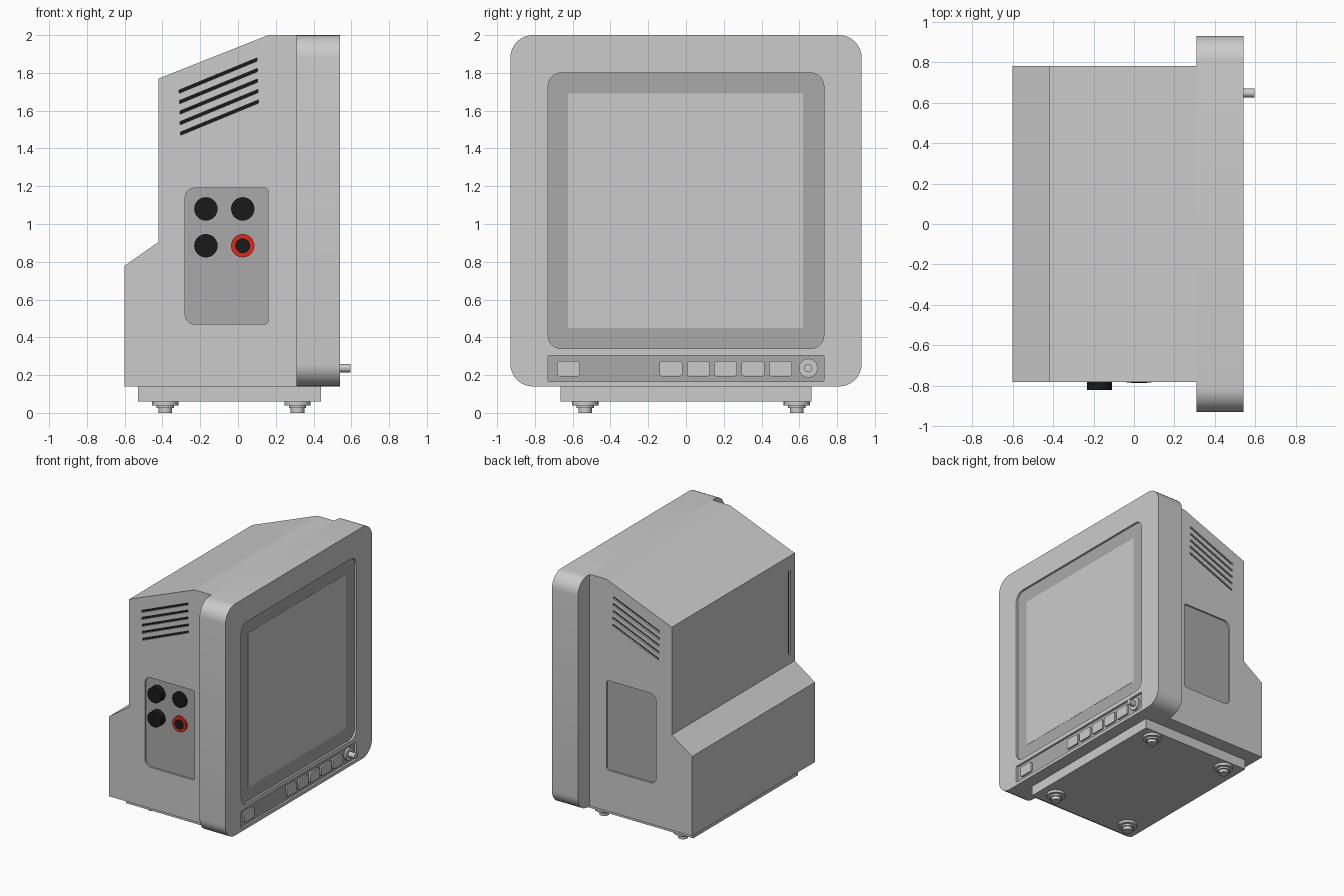
import bpy, bmesh, math
from mathutils import Vector

if "Cube" in bpy.data.objects:
    bpy.data.objects.remove(bpy.data.objects["Cube"])


def material(name, rgb):
    m = bpy.data.materials.new(name)
    m.diffuse_color = (*rgb, 1)
    m.use_nodes = True
    m.node_tree.nodes["Principled BSDF"].inputs["Base Color"].default_value = m.diffuse_color
    return m


DARK = material("dark_grey", (0.4, 0.4, 0.4))
BLACK = material("black", (0.01, 0.01, 0.01))
RED = material("red", (0.8, 0.02, 0.01))


def round_rect(u0, u1, v0, v1, radii, n=6):
    """Rounded outline; radii run bottom-left, bottom-right, top-right, top-left."""
    if not isinstance(radii, tuple):
        radii = (radii,) * 4
    pts = []
    corners = [(u0, v0, 1, 1), (u1, v0, -1, 1), (u1, v1, -1, -1), (u0, v1, 1, -1)]
    for k, ((u, v, su, sv), r) in enumerate(zip(corners, radii)):
        if r == 0:
            pts.append((u, v))
            continue
        for i in range(n + 1):
            a = math.pi * (1 + k / 2) + math.pi / 2 * i / n
            pts.append((u + su * r + r * math.cos(a), v + sv * r + r * math.sin(a)))
    return pts


def circle(u, v, r, n=24):
    return [(u + r * math.cos(2 * math.pi * i / n), v + r * math.sin(2 * math.pi * i / n))
            for i in range(n)]


def prism(name, pts, axis, a, b, mat=None, smooth=True):
    """Extrude a 2D outline along an axis from a to b."""
    put = {"x": lambda u, v, w: (w, u, v),
           "y": lambda u, v, w: (u, w, v),
           "z": lambda u, v, w: (u, v, w)}[axis]
    bm = bmesh.new()
    face = bm.faces.new([bm.verts.new(put(u, v, a)) for u, v in pts])
    ext = bmesh.ops.extrude_face_region(bm, geom=[face])
    verts = [g for g in ext["geom"] if isinstance(g, bmesh.types.BMVert)]
    bmesh.ops.translate(bm, verts=verts, vec=Vector(put(0, 0, b - a)))
    bmesh.ops.recalc_face_normals(bm, faces=bm.faces)
    me = bpy.data.meshes.new(name)
    bm.to_mesh(me)
    bm.free()
    ob = bpy.data.objects.new(name, me)
    bpy.context.collection.objects.link(ob)
    if mat:
        me.materials.append(mat)
    if smooth:
        shade(ob)
    return ob


def shade(ob):
    bpy.ops.object.select_all(action="DESELECT")
    ob.select_set(True)
    bpy.context.view_layer.objects.active = ob
    bpy.ops.object.shade_smooth_by_angle(angle=math.radians(30))


def cut(ob, pts, axis, a, b):
    """Carve a prism-shaped recess out of an object."""
    tool = prism("cutter", pts, axis, a, b, smooth=False)
    tool.hide_render = True
    mod = ob.modifiers.new("recess", "BOOLEAN")
    mod.operation, mod.solver, mod.object = "DIFFERENCE", "EXACT", tool
    bpy.context.view_layer.objects.active = ob
    bpy.ops.object.modifier_apply(modifier=mod.name)
    bpy.data.objects.remove(tool)


# Rear housing
body = prism("housing", [(-0.6, 0.14), (0.31, 0.14), (0.31, 2), (0.16, 2), (-0.42, 1.77),
                         (-0.42, 0.905), (-0.6, 0.78)], "y", -0.78, 0.78, smooth=False)

# Side panels and slanted vents, on both sides
panel = round_rect(-0.28, 0.16, 0.47, 1.19, (0.05, 0.02, 0.02, 0.05))
for s, side in ((-1, "front"), (1, "rear")):
    cut(body, panel, "y", s * 0.765, s * 0.85)
    prism(side + "_side_panel", panel, "y", s * 0.75, s * 0.766, DARK)
    for i in range(5):
        x0, z0 = -0.312 + 0.002 * i, 1.692 - 0.0555 * i
        slot = [(x0, z0), (x0 + 0.412, z0 + 0.17),
                (x0 + 0.412, z0 + 0.187), (x0, z0 + 0.017)]
        cut(body, slot, "y", s * 0.765, s * 0.85)
        prism(side + "_vent", slot, "y", s * 0.75, s * 0.768, BLACK)

# Narrow slot in the back
slot = round_rect(-0.725, -0.7, 0.98, 1.65, 0)
cut(body, slot, "x", -0.5, -0.405)
prism("back_slot", slot, "x", -0.407, -0.39, BLACK)

# Connectors on the front side panel
for x, depth in ((-0.17, -0.82), (0.025, -0.783)):
    for z in (1.08, 0.885):
        red = x > 0 and z < 1
        prism("connector", circle(x, z, 0.062), "y", -0.76, depth, RED if red else BLACK)
        if red:
            prism("connector_core", circle(x, z, 0.04), "y", -0.76, depth - 0.003, BLACK)

# Screen surround with recesses for the display and controls
surround = prism("screen_surround", round_rect(-0.93, 0.93, 0.14, 2, 0.12, 8), "x", 0.31, 0.54)
frame = round_rect(-0.73, 0.73, 0.34, 1.8, 0.07)
strip = round_rect(-0.73, 0.73, 0.165, 0.305, 0.008, 2)
for outline in (frame, strip):
    cut(surround, outline, "x", 0.522, 0.6)
shade(surround)
prism("screen_frame", frame, "x", 0.51, 0.524, DARK)
prism("screen", round_rect(-0.625, 0.62, 0.45, 1.69, 0), "x", 0.515, 0.5255)
prism("control_strip", strip, "x", 0.51, 0.524, DARK)

# Buttons and knob
for y in [-0.622] + [-0.08 + 0.145 * i for i in range(5)]:
    prism("button", round_rect(y - 0.061, y + 0.061, 0.193, 0.275, 0.014, 3), "x", 0.515, 0.538)
prism("knob_base", circle(0.647, 0.237, 0.05), "x", 0.515, 0.54)
prism("knob_stem", circle(0.647, 0.237, 0.022, 16), "x", 0.53, 0.595)

# Base plate and stepped feet
prism("base_plate", round_rect(-0.53, 0.44, -0.665, 0.665, 0), "z", 0.06, 0.14, smooth=False)
for x in (-0.385, 0.315):
    for y in (-0.534, 0.587):
        for r, z0, z1 in ((0.07, 0.04, 0.06), (0.046, 0.025, 0.04), (0.036, 0, 0.025)):
            prism("foot", circle(x, y, r), "z", z0, z1)
